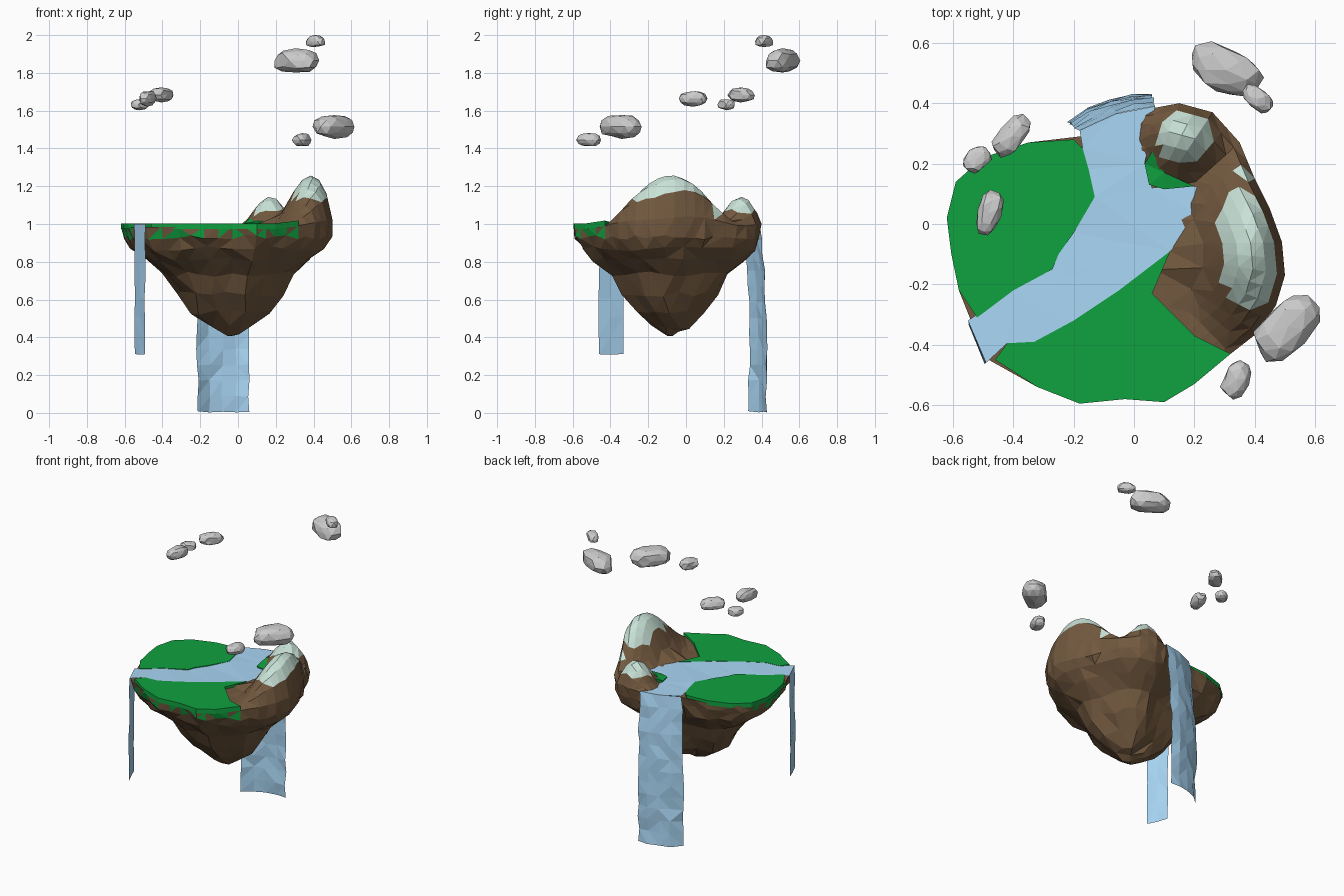
import bpy, bmesh, math, random
from mathutils import Vector, Matrix

if "Cube" in bpy.data.objects:
    bpy.data.objects.remove(bpy.data.objects["Cube"])

random.seed(4)


def material(name, rgb):
    m = bpy.data.materials.new(name)
    m.diffuse_color = (*rgb, 1)
    m.use_nodes = True
    m.node_tree.nodes["Principled BSDF"].inputs["Base Color"].default_value = m.diffuse_color
    return m


ROCK = material("rock", (0.17, 0.10, 0.05))
GRASS = material("grass", (0.005, 0.36, 0.05))
SNOW = material("snow", (0.58, 0.76, 0.68))
WATER = material("water", (0.40, 0.68, 0.92))
CLOUD = material("cloud", (0.85, 0.88, 0.87))


def jit(a):
    return random.uniform(-a, a)


def build(name, verts, faces, mats, weld=None):
    me = bpy.data.meshes.new(name)
    me.from_pydata(verts, [], faces)
    for m in mats:
        me.materials.append(m)
    bm = bmesh.new()
    bm.from_mesh(me)
    if weld:  # merge crowded vertices into irregular low-poly facets
        group = [v for v in bm.verts if weld(v.index)]
        bmesh.ops.remove_doubles(bm, verts=group, dist=0.065)
    bmesh.ops.triangulate(bm, faces=bm.faces[:])
    bmesh.ops.recalc_face_normals(bm, faces=bm.faces[:])
    bm.to_mesh(me)
    bm.free()
    ob = bpy.data.objects.new(name, me)
    bpy.context.collection.objects.link(ob)
    return ob


# Mountain height above the plateau: x, y, height, x radius, y radius, power
BUMPS = [(0.385, -0.08, 0.272, 0.24, 0.44, 1.0),
         (0.17, 0.29, 0.16, 0.16, 0.16, 0.7),
         (0.36, 0.14, 0.10, 0.13, 0.15, 0.8)]


def hill(x, y):
    h = 0
    for bx, by, bh, rx, ry, p in BUMPS:
        d = min(1, math.hypot((x - bx) / rx, (y - by) / ry))
        h = max(h, bh * (0.5 + 0.5 * math.cos(math.pi * d)) ** p)
    return h


# Island body: plan outline scaled in rings around the bottom tip
C = Vector((-0.03, -0.07))
SOUTH = [(-0.49, -0.445), (-0.32, -0.54), (-0.18, -0.595), (-0.03, -0.58),
         (0.10, -0.59), (0.20, -0.53), (0.32, -0.43)]
EAST = [(0.41, -0.36), (0.47, -0.27), (0.50, -0.17), (0.49, -0.06), (0.45, 0.05),
        (0.40, 0.15), (0.35, 0.27), (0.26, 0.37), (0.15, 0.40), (0.07, 0.385)]
WEST = [(-0.18, 0.29), (-0.35, 0.27), (-0.50, 0.22), (-0.59, 0.14), (-0.62, 0.02),
        (-0.605, -0.10), (-0.58, -0.22), (-0.54, -0.32)]
plan = [Vector(p) for p in SOUTH + EAST + [(-0.05, 0.325)] + WEST]
outline = []
for a, b in zip(plan, plan[1:] + plan[:1]):
    outline += [a, (a + b) / 2]
N = len(outline)
BASE = 0.985
TOP = [(0.25, 1), (0.5, 1), (0.62, 1), (0.71, 1), (0.8, 1), (0.88, 1), (0.95, 0.9), (1, 0.3)]
UNDER = [(0.98, 0.93), (0.92, 0.87), (0.8, 0.81), (0.61, 0.735), (0.5, 0.63),
         (0.37, 0.53), (0.2, 0.455), (0.08, 0.418)]
verts = [(C.x, C.y, BASE)]
for s, k in TOP:
    for p in outline:
        q = C + (p - C) * s
        verts.append((q.x, q.y, BASE + k * hill(*q)))
for s, z in UNDER:
    for p in outline:
        q = C + (p - C) * (s + jit(0.022))
        verts.append((q.x, q.y, z + jit(0.014)))
verts.append((C.x, C.y, 0.408))
faces = [(0, 1 + i, 1 + (i + 1) % N) for i in range(N)]
rings = len(TOP) + len(UNDER)
for r in range(rings - 1):
    for i in range(N):
        a, b = 1 + r * N + i, 1 + r * N + (i + 1) % N
        faces.append((a, a + N, b + N, b))
last = 1 + (rings - 1) * N
tip = len(verts) - 1
faces += [(last + i, tip, last + (i + 1) % N) for i in range(N)]
island = build("island_rock", verts, faces, [ROCK, SNOW, GRASS],
               lambda i: 1 + (len(TOP) + 1) * N <= i < tip or i < 1 + 2 * N)
for f in island.data.polygons:
    c = f.center
    if c.z > (1.135 if c.y < 0.16 else 1.06):
        f.material_index = 1
    elif (0.93 < c.z < 0.982 and f.normal.z < 0.6 and c.x < 0.3 and c.y < 0.1
          and random.random() < 0.5):
        f.material_index = 2


# Grass: plates with a bank edge along the river
def plate(name, pts, z, depth, mat, lift=0.9):
    n = len(pts)
    top = [(x, y, z + lift * hill(x, y)) for x, y in pts]
    v = top + [(x, y, h - depth) for x, y, h in top]
    f = [tuple(range(n)), tuple(reversed(range(n, 2 * n)))]
    f += [(i, n + i, n + (i + 1) % n, (i + 1) % n) for i in range(n)]
    return build(name, v, f, [mat])


WBANK = [(-0.52, -0.31), (-0.40, -0.22), (-0.27, -0.15), (-0.25, -0.10), (-0.20, -0.03),
         (-0.13, 0.09), (-0.15, 0.18), (-0.17, 0.25)]
EBANK = [(0.12, -0.09), (-0.05, -0.22), (-0.20, -0.32), (-0.33, -0.39), (-0.42, -0.395),
         (-0.46, -0.45)]
plate("grass_west", WBANK + [(-0.20, 0.28)] + WEST[1:-1], 1.003, 0.03, GRASS)
plate("grass_south", EBANK + SOUTH[1:] + [(0.20, -0.37), (0.06, -0.23)], 1.003, 0.03, GRASS)
plate("grass_back", [(0.05, 0.13), (0.10, 0.115), (0.20, 0.125), (0.10, 0.17),
                     (0.06, 0.24), (0.035, 0.20)], 1.006, 0.03, GRASS, 0.6)

# River: thin sheet between the banks
river = [(-0.55, -0.32)] + WBANK[1:] + [(-0.18, 0.31), (-0.06, 0.365), (0.07, 0.39),
         (0.05, 0.27), (0.035, 0.20), (0.06, 0.12), (0.24, 0.125), (0.21, 0.03)]
river += EBANK[:-1] + [(-0.49, -0.46)]
build("river", [(x, y, 1.0 + jit(0.003)) for x, y in river], [tuple(range(len(river)))], [WATER])


# Waterfalls: sheets dropping from a lip curve to a foot curve
def waterfall(name, lip, foot, z0, z1, rows, wobble):
    n, v = len(lip), []
    for r in range(rows + 1):
        t = r / rows
        k = min(1, t * 2) ** 0.6
        for a, b in zip(lip, foot):
            w = wobble if r else 0
            v.append((a[0] + (b[0] - a[0]) * k + jit(w), a[1] + (b[1] - a[1]) * k + jit(w),
                      z0 + (z1 - z0) * t + jit(w * 0.6)))
    f = [(r * n + i, r * n + i + 1, r * n + n + i + 1, r * n + n + i)
         for r in range(rows) for i in range(n - 1)]
    build(name, v, f, [WATER])


waterfall("waterfall_back",
          [(-0.18, 0.31), (-0.12, 0.338), (-0.06, 0.365), (0.0, 0.378), (0.07, 0.39)],
          [(-0.215, 0.335), (-0.15, 0.38), (-0.08, 0.408), (-0.01, 0.423), (0.055, 0.425)],
          1.0, 0.006, 12, 0.007)
waterfall("waterfall_side", [(-0.55, -0.32), (-0.52, -0.39), (-0.49, -0.46)],
          [(-0.547, -0.33), (-0.52, -0.395), (-0.493, -0.462)], 1.0, 0.31, 7, 0.003)

# Clouds: x, y, z, half length, half width, half height, turn
CLOUDS = [(0.305, 0.51, 1.865, 0.13, 0.078, 0.065, -25),
          (0.41, 0.415, 1.967, 0.06, 0.035, 0.033, -40),
          (0.51, -0.34, 1.515, 0.138, 0.078, 0.065, 45),
          (0.34, -0.515, 1.445, 0.068, 0.045, 0.036, 65),
          (-0.405, 0.29, 1.682, 0.083, 0.045, 0.04, 50),
          (-0.52, 0.215, 1.632, 0.056, 0.039, 0.03, 40),
          (-0.48, 0.037, 1.665, 0.08, 0.042, 0.042, 75)]
for i, (x, y, z, a, b, h, turn) in enumerate(CLOUDS):
    bm = bmesh.new()
    bmesh.ops.create_icosphere(bm, subdivisions=2, radius=1)
    for v in bm.verts:
        v.co = Vector([math.copysign(abs(c) ** 0.8, c) for c in v.co]) * (0.95 + jit(0.1))
    bm.transform(Matrix.Translation((x, y, z)) @ Matrix.Rotation(math.radians(turn), 4, 'Z')
                 @ Matrix.Diagonal((a, b, h, 1)))
    me = bpy.data.meshes.new(f"cloud_{i + 1}")
    bm.to_mesh(me)
    bm.free()
    me.materials.append(CLOUD)
    bpy.context.collection.objects.link(bpy.data.objects.new(me.name, me))
